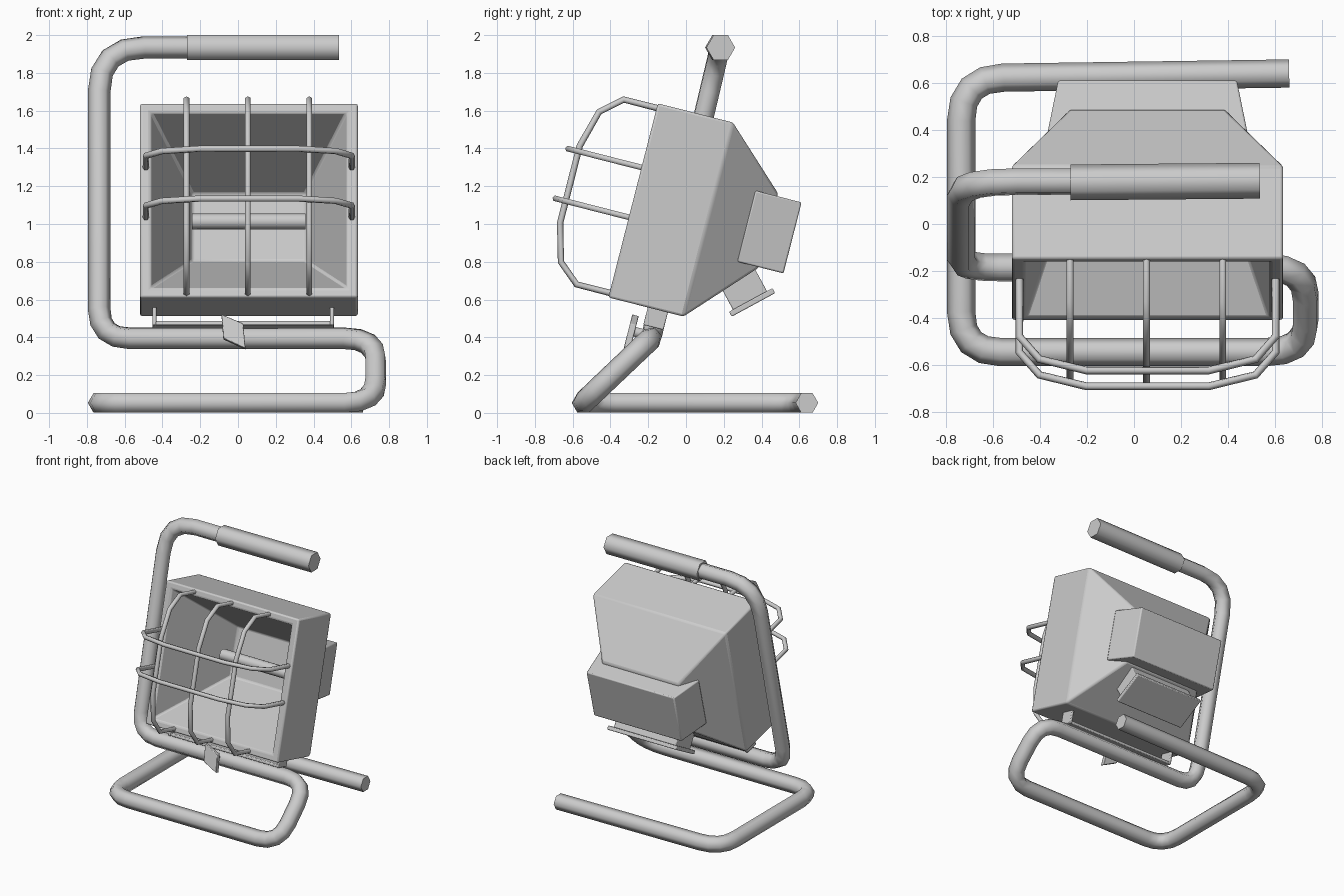
import bpy, bmesh, math
from mathutils import Vector, Matrix

if "Cube" in bpy.data.objects:
    bpy.data.objects.remove(bpy.data.objects["Cube"])

# Tilted frame of the lamp head: origin at the centre of its front opening
HEAD = Matrix.Translation((0.0575, -0.28, 1.125)) @ Matrix.Rotation(math.radians(-14.3), 4, 'X')


def make(name, bm, matrix=Matrix(), smooth=30, bevel=0):
    bmesh.ops.recalc_face_normals(bm, faces=bm.faces)
    me = bpy.data.meshes.new(name)
    bm.to_mesh(me)
    bm.free()
    ob = bpy.data.objects.new(name, me)
    bpy.context.collection.objects.link(ob)
    ob.matrix_world = matrix
    if bevel:
        m = ob.modifiers.new("bevel", 'BEVEL')
        m.width, m.segments, m.limit_method = bevel, 2, 'ANGLE'
        m.angle_limit = math.radians(25)
    bpy.ops.object.select_all(action='DESELECT')
    ob.select_set(True)
    bpy.context.view_layer.objects.active = ob
    bpy.ops.object.shade_smooth_by_angle(angle=math.radians(smooth))
    return ob


def skin(rings):
    """Join equal-sized vertex rings into a closed, capped shell."""
    bm = bmesh.new()
    vs = [[bm.verts.new(p) for p in r] for r in rings]
    n = len(vs[0])
    for a, b in zip(vs, vs[1:]):
        for i in range(n):
            bm.faces.new((a[i], a[(i + 1) % n], b[(i + 1) % n], b[i]))
    bm.faces.new(vs[0])
    bm.faces.new(vs[-1])
    return bm


def tube(name, pts, r, up=(0, 0, 1), matrix=Matrix(), sides=6):
    pts = [Vector(p) for p in pts]
    ref, rings = Vector(up), []
    for i, p in enumerate(pts):
        t = Vector()
        if i:
            t += (p - pts[i - 1]).normalized()
        if i < len(pts) - 1:
            t += (pts[i + 1] - p).normalized()
        t.normalize()
        ref = (ref - t * ref.dot(t)).normalized()
        side = t.cross(ref)
        rings.append([p + r * (side * math.cos(a) + ref * math.sin(a))
                      for a in (math.tau * k / sides for k in range(sides))])
    return make(name, skin(rings), matrix, 65)


def rounded(corners, steps=4):
    """Path through (point, fillet length) corners with curved bends."""
    c = [(Vector(p), f) for p, f in corners]
    out = [c[0][0]]
    for (a, _), (b, f), (d, _) in zip(c, c[1:], c[2:]):
        s, e = b + (a - b).normalized() * f, b + (d - b).normalized() * f
        for k in range(steps + 1):
            u = k / steps
            out.append(s * (1 - u) ** 2 + b * 2 * u * (1 - u) + e * u * u)
    return out + [c[-1][0]]


def rect(hx, y, z0, z1):
    return [(-hx, y, z0), (hx, y, z0), (hx, y, z1), (-hx, y, z1)]


def box(name, size, centre, matrix=HEAD, bevel=0.006):
    bm = bmesh.new()
    bmesh.ops.create_cube(bm, size=1, matrix=Matrix.Translation(centre) @ Matrix.Diagonal((*size, 1)))
    return make(name, bm, matrix, bevel=bevel)


# Bent tube stand, from the rear foot round to the handle
tube("stand_tube", rounded([
    ((0.66, 0.64, 0.053), 0),
    ((-0.735, 0.62, 0.053), 0.18),
    ((-0.735, -0.545, 0.053), 0.17),
    ((0.73, -0.545, 0.053), 0.17),
    ((0.73, -0.185, 0.395), 0.17),
    ((-0.735, -0.185, 0.395), 0.16),
    ((-0.735, 0.18, 1.935), 0.24),
    ((-0.2, 0.18, 1.935), 0)]), 0.06)
tube("handle_grip", [(-0.27, 0.177, 1.934), (0.535, 0.184, 1.934)], 0.076)

# Lamp housing: reflector cavity, rim, outer box and tapered back in one shell
make("lamp_housing", skin([
    rect(0.30, 0.60, -0.18, 0.19),
    rect(0.52, 0.0, -0.48, 0.48),
    rect(0.577, 0.0, -0.53, 0.53),
    rect(0.577, 0.41, -0.53, 0.53),
    rect(0.33, 0.735, -0.178, 0.225)]), HEAD, bevel=0.012)
make("rear_box", skin([rect(0.43, 0.615, -0.178, 0.21), rect(0.38, 0.867, -0.178, 0.21)]),
     HEAD, bevel=0.008)
tube("bulb", [(-0.30, 0.45, 0), (0.30, 0.45, 0)], 0.042, matrix=HEAD, sides=10)

# Wire guard
half = [(0.505, 0.02), (0.505, -0.18), (0.41, -0.29), (0.21, -0.345)]
prof = half + [(-w, v) for w, v in reversed(half)]
for i, x in enumerate((-0.33, -0.005, 0.32)):
    tube(f"guard_upright_{i + 1}", [(x, v, w) for w, v in prof], 0.017, (1, 0, 0), HEAD)
half = [(0.545, 0.02), (0.545, -0.25), (0.46, -0.35), (0.26, -0.40)]
prof = half + [(-u, v) for u, v in reversed(half)]
for i, w in enumerate((0.18, -0.092)):
    tube(f"guard_crossbar_{i + 1}", [(u, v, w) for u, v in prof], 0.017, (0, 0, 1), HEAD)

# Mounting bracket between housing and stand
box("bracket_strap", (0.96, 0.10, 0.022), (-0.03, 0.27, -0.613))
for side, x in (("left", -0.50), ("right", 0.44)):
    box(f"bracket_leg_{side}", (0.02, 0.11, 0.11), (x, 0.27, -0.57))

# Wing knob and its stem
outline = [(-0.145, -0.585), (-0.03, -0.635), (-0.018, -0.77), (-0.135, -0.715)]
make("wing_knob", skin([[(x, v, w) for x, w in outline] for v in (0.145, 0.18)]), HEAD, bevel=0.004)
tube("knob_stem", [(-0.08, 0.16, -0.672), (-0.08, 0.27, -0.672)], 0.03, matrix=HEAD)

# Wiring box with lid under the tapered back
WIRE = Matrix.Translation((0.0575, 0.35, 0.585)) @ Matrix.Rotation(math.radians(28.5), 4, 'X')
box("wiring_box", (0.54, 0.205, 0.17), (0, -0.005, 0.085), WIRE)
box("wiring_box_lid", (0.60, 0.262, 0.03), (0, 0, 0), WIRE)
